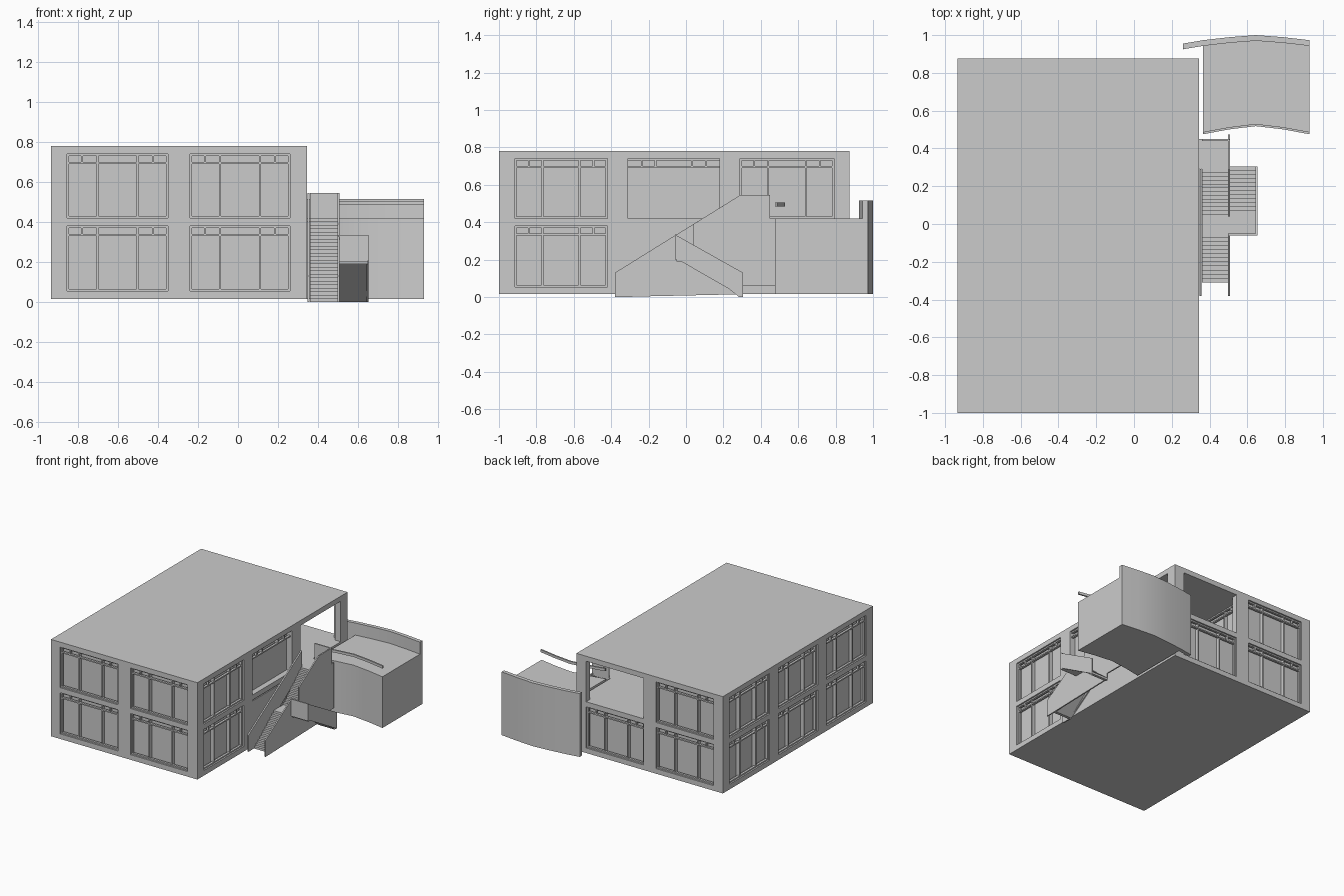
import bpy, bmesh
from mathutils import Vector

cube = bpy.data.objects.get("Cube")
if cube:
    bpy.data.objects.remove(cube, do_unlink=True)

grey = bpy.data.materials.new("plain grey")
grey.use_nodes = True
grey.diffuse_color = (0.6, 0.6, 0.6, 1)
grey.node_tree.nodes["Principled BSDF"].inputs["Base Color"].default_value = (0.6, 0.6, 0.6, 1)


def finish(name, bm):
    bmesh.ops.recalc_face_normals(bm, faces=bm.faces)
    mesh = bpy.data.meshes.new(name)
    bm.to_mesh(mesh)
    bm.free()
    mesh.materials.append(grey)
    ob = bpy.data.objects.new(name, mesh)
    bpy.context.collection.objects.link(ob)
    return ob


def add_prism(bm, base, shift):
    """Extrude a closed outline along a vector."""
    face = bm.faces.new([bm.verts.new(p) for p in base])
    new = bmesh.ops.extrude_face_region(bm, geom=[face])["geom"]
    bmesh.ops.translate(bm, vec=Vector(shift),
                        verts=[v for v in new if isinstance(v, bmesh.types.BMVert)])


def add_box(bm, a, b):
    lo = [min(p) for p in zip(a, b)]
    hi = [max(p) for p in zip(a, b)]
    x, y, z = lo
    add_prism(bm, [(x, y, z), (hi[0], y, z), (hi[0], hi[1], z), (x, hi[1], z)],
              (0, 0, hi[2] - z))


def side_panel(bm, x, outline, thick=0.01):
    add_prism(bm, [(x, y, z) for y, z in outline], (thick, 0, 0))


X0, X1, Y0, Y1, BASE, TOP = -0.935, 0.345, -1.0, 0.875, 0.015, 0.78
RECESS = 0.045
LOWER, UPPER = (0.055, 0.38), (0.42, 0.74)
X_BAYS = [(-0.855, -0.35), (-0.24, 0.26)]
Y_BAYS = [(-0.915, -0.42), (-0.31, 0.18), (0.29, 0.79)]


def on_side(side, u, d, z):
    """Map position along a wall, depth into it and height to a point."""
    return {"front": (u, Y0 + d, z), "back": (u, Y1 - d, z),
            "right": (X1 - d, u, z), "left": (X0 + d, u, z),
            "inner": (-0.30 - d, u, z)}[side]


def wall_box(bm, side, u, d, z):
    add_box(bm, on_side(side, u[0], d[0], z[0]), on_side(side, u[1], d[1], z[1]))


def add_window(bm, side, bay, floor, mullions=True):
    """Frame, transom bar, short top ticks and two full mullions."""
    (a, b), (lo, hi) = bay, floor
    w, t, bar = b - a, 0.010, hi - 0.05
    deep = (0.012, 0.03)
    wall_box(bm, side, (a, b), deep, (hi - t, hi))
    wall_box(bm, side, (a, b), deep, (bar, bar + t))
    for f in (0.15, 0.85):
        u = a + w * f
        wall_box(bm, side, (u - t / 2, u + t / 2), deep, (bar, hi))
    for f in (0.3, 0.7):
        u = a + w * f
        wall_box(bm, side, (u - t / 2, u + t / 2), (0.016, RECESS + 0.002),
                 (lo if mullions else bar, hi))
    if mullions:
        wall_box(bm, side, (a, b), deep, (lo, lo + t))
        for u in (a, b - t):
            wall_box(bm, side, (u, u + t), deep, (lo, hi))


# Choose which bays hold windows
bays = []
for floor in (LOWER, UPPER):
    for bay in X_BAYS:
        bays.append(("front", bay, floor))
        if not (floor == UPPER and bay == X_BAYS[1]):
            bays.append(("back", bay, floor))
    for bay in Y_BAYS:
        bays.append(("left", bay, floor))
    bays.append(("right", Y_BAYS[0], floor))
blank_bay = ("right", Y_BAYS[1], UPPER)

# Building block with recesses and an open corner terrace
bm = bmesh.new()
add_box(bm, (X0, Y0, BASE), (X1, Y1, TOP))
building = finish("building", bm)

recess = bmesh.new()
for side, bay, floor in bays + [blank_bay, ("inner", Y_BAYS[2], UPPER)]:
    wall_box(recess, side, bay, (-0.02, RECESS), floor)
wall_box(recess, "right", (-0.31, 0.18), (-0.02, 0.008), (0.372, 0.38))
room = bmesh.new()
add_box(room, (-0.30, 0.24, UPPER[0]), (0.295, 0.825, UPPER[1]))
openings = bmesh.new()
wall_box(openings, "right", Y_BAYS[2], (-0.02, 0.1), UPPER)
openings_back = bmesh.new()
wall_box(openings_back, "back", X_BAYS[1], (-0.02, 0.1), UPPER)
cutters = [finish("cutter", c) for c in (room, openings, openings_back, recess)]
for c in cutters:
    c.hide_render = True
    mod = building.modifiers.new("cut", "BOOLEAN")
    mod.object, mod.operation, mod.solver = c, "DIFFERENCE", "EXACT"
bpy.context.view_layer.update()
cut = bpy.data.meshes.new_from_object(
    building.evaluated_get(bpy.context.evaluated_depsgraph_get()))
building.modifiers.clear()
building.data = cut
for c in cutters:
    bpy.data.objects.remove(c, do_unlink=True)

# Window frames, one object per wall
for wall in ("front", "back", "left", "right", "inner"):
    bm = bmesh.new()
    for side, bay, floor in bays:
        if side == wall:
            add_window(bm, side, bay, floor)
    if wall == "right":
        add_window(bm, *blank_bay, mullions=False)
    if wall == "inner":
        add_window(bm, "inner", Y_BAYS[2], UPPER)
    finish(wall + "_windows", bm)

# Stair flights: stepped profile with a sloping underside
STEPS = 12


def flight(name, x, y_start, y_end, z_start, z_end):
    run, rise = (y_end - y_start) / STEPS, (z_end - z_start) / STEPS
    outline = []
    for i in range(STEPS):
        y, z = y_start + i * run, z_start + i * rise
        outline += [(y, z), (y, z + rise)]
    outline += [(y_end, z_end), (y_end, z_end - 0.02), (y_start + run, z_start)]
    bm = bmesh.new()
    side_panel(bm, x, outline, 0.14)
    finish(name, bm)


MID, HIGH = 0.21, 0.42
flight("front_flight", 0.36, -0.31, -0.05, 0.0, MID)
flight("upper_flight", 0.36, 0.05, 0.29, MID, HIGH)
flight("side_flight", 0.505, 0.305, 0.05, 0.0, MID)

# Landings with their end railings
bm = bmesh.new()
add_box(bm, (0.36, -0.05, MID - 0.02), (0.65, 0.05, MID))
add_box(bm, (0.345, 0.29, HIGH - 0.02), (0.50, 0.45, HIGH))
add_box(bm, (0.50, -0.06, MID - 0.01), (0.65, -0.05, 0.335))
add_box(bm, (0.36, 0.44, HIGH - 0.02), (0.505, 0.45, 0.545))
finish("landings", bm)

# Solid stair side panels
bm = bmesh.new()
side_panel(bm, 0.497, [(-0.38, 0), (-0.38, 0.13), (-0.05, 0.335), (-0.05, MID),
                       (0.04, MID), (0.04, 0.39), (0.29, 0.545), (0.445, 0.545),
                       (0.445, HIGH), (0.475, HIGH), (0.475, 0.06), (0.30, 0.06),
                       (0.30, 0.015)])
side_panel(bm, 0.347, [(-0.38, 0), (-0.38, 0.13), (0.29, 0.545), (0.29, 0.39),
                       (-0.30, 0)])
side_panel(bm, 0.643, [(-0.06, MID), (-0.06, 0.335), (0.305, 0.13), (0.305, 0)])
finish("stair_panels", bm)

# Curved annex
front_edge = [(0.365, 0.475), (0.505, 0.501), (0.645, 0.518), (0.79, 0.501), (0.93, 0.475)]
back_edge = [(0.26, 0.925), (0.365, 0.943), (0.505, 0.959), (0.645, 0.97),
             (0.79, 0.959), (0.93, 0.943)]


def curved_strip(name, edge, depth, z0, z1):
    loop = edge + [(x, y + depth) for x, y in reversed(edge)]
    bm = bmesh.new()
    add_prism(bm, [(x, y, z0) for x, y in loop], (0, 0, z1 - z0))
    return finish(name, bm)


bm = bmesh.new()
add_prism(bm, [(x, y, BASE) for x, y in front_edge + back_edge[:0:-1]], (0, 0, HIGH - BASE))
parts = [finish("annex", bm),
         curved_strip("annex_back_wall", back_edge, 0.03, BASE, 0.515),
         curved_strip("annex_rail", front_edge, 0.012, 0.485, 0.505)]
for ob in parts:
    bpy.ops.object.select_all(action="DESELECT")
    ob.select_set(True)
    bpy.context.view_layer.objects.active = ob
    bpy.ops.object.shade_smooth_by_angle()
